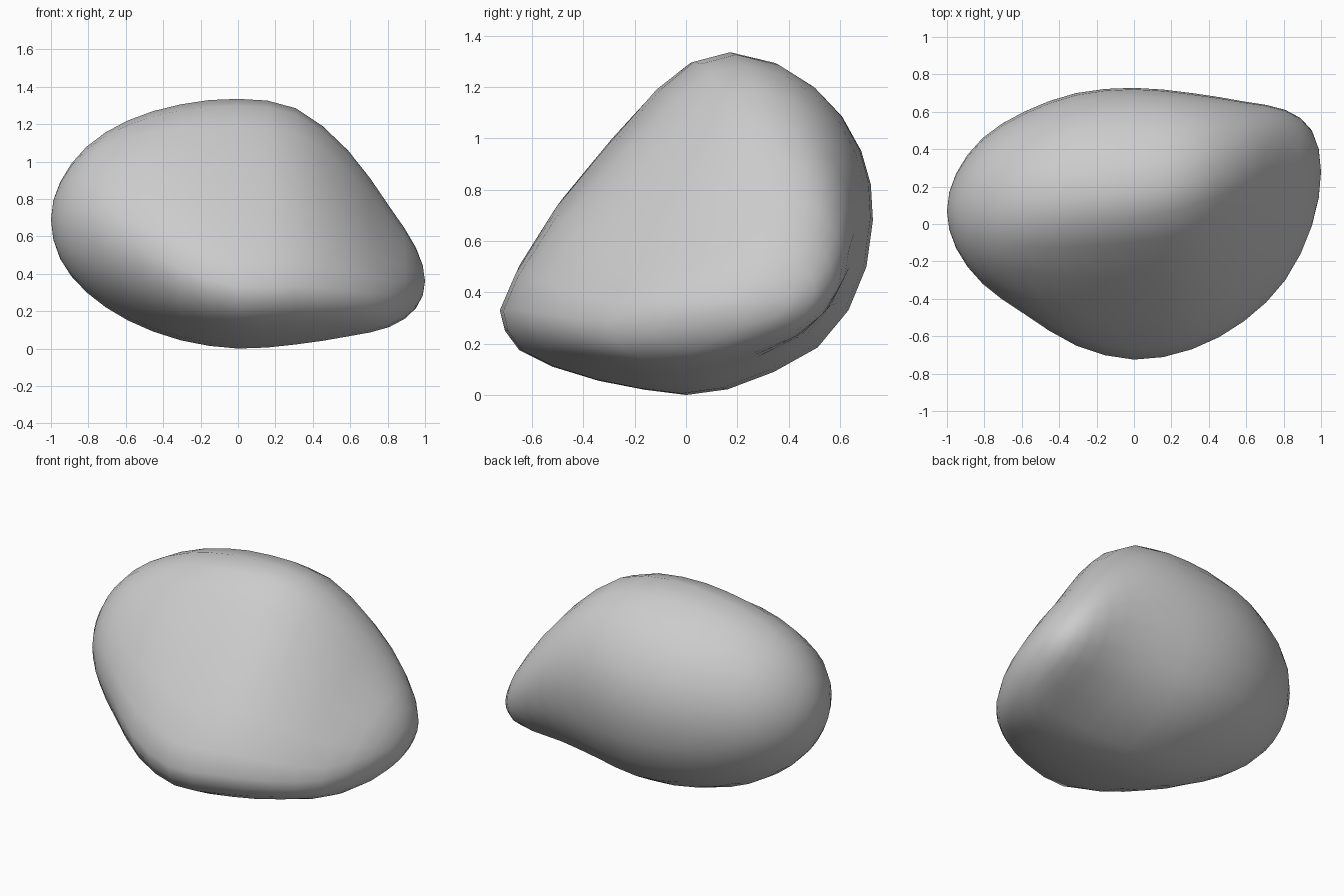
import bpy, bmesh
from math import cos, sin, pi

if "Cube" in bpy.data.objects:
    bpy.data.objects.remove(bpy.data.objects["Cube"])

# Middle cross-section (y, z): back, top, front, bottom; six points per quarter
MID = [(.725, .68), (.717, .82), (.68, .95), (.605, 1.085), (.495, 1.2), (.345, 1.293),
       (.17, 1.335), (.03, 1.298), (-.1, 1.19), (-.29, .97), (-.52, .695), (-.665, .47),
       (-.725, .33), (-.705, .25), (-.65, .175), (-.52, .11), (-.34, .055), (-.16, .02),
       (0, 0), (.16, .022), (.34, .09), (.51, .185), (.63, .33), (.7, .5)]

# Stations, 18 degrees apart along x = -cos(t):
# y min, y max, z min, z max, blend oval->middle, ridge shift
STATIONS = [
    (.07, .07, .69, .69, 0, 0),
    (-.13, .27, .48, .89, .05, 0),
    (-.32, .46, .30, 1.08, .18, 0),
    (-.48, .60, .15, 1.22, .45, 0),
    (-.65, .70, .045, 1.305, .78, 0),
    (-.725, .728, 0, 1.335, 1, 0),
    (-.67, .70, .022, 1.285, 1, .04),
    (-.52, .655, .065, 1.06, 1, .1),
    (-.30, .61, .115, .76, .9, .16),
    (-.01, .50, .215, .54, .6, .12),
    (.28, .28, .36, .36, .5, .1),
]


def mirrored(s):
    """Station continued past a tip: the bounds change sides."""
    return (s[1], s[0], s[3], s[2], s[4], s[5])


def refined(stations):
    """Insert a smooth in-between station after each one."""
    ext = [mirrored(stations[1])] + stations + [mirrored(stations[-2])]
    out = []
    for k in range(1, len(ext) - 2):
        out.append(ext[k])
        out.append(tuple((9 * (b + c) - a - d) / 16 for a, b, c, d in zip(*ext[k - 1:k + 3])))
    return out + [stations[-1]]


def section(x, y0, y1, z0, z1, blend, shift):
    """Fit a blended oval / wedge outline into the given bounds."""
    pts = []
    n = len(MID)
    for i, (y, z) in enumerate(MID):
        a = 2 * pi * i / n
        v = (1 - blend) * (.5 + .5 * cos(a)) + blend * (y + .725) / 1.45
        u = (1 - blend) * (.5 + .5 * sin(a)) + blend * z / 1.335
        pts.append((v, u))
    vs, us = [p[0] for p in pts], [p[1] for p in pts]
    out = []
    for v, u in pts:
        v = (v - min(vs)) / (max(vs) - min(vs))
        u = (u - min(us)) / (max(us) - min(us))
        w = v + shift * 4 * v * (1 - v) * (2 * u - 1)
        u += .6 * shift * v * v * 4 * u * (1 - u)
        out.append((x, y0 + w * (y1 - y0), z0 + u * (z1 - z0)))
    return out


# Boulder: skin the sections and close both ends with fans
bm = bmesh.new()
fine = refined(STATIONS)
last = len(fine) - 1
rings = [[bm.verts.new(p) for p in section(-cos(pi * k / last), *fine[k])]
         for k in range(1, last)]
n = len(MID)
for a, b in zip(rings, rings[1:]):
    for i in range(n):
        j = (i + 1) % n
        bm.faces.new((a[i], a[j], b[j], b[i]))
for x, s, ring in ((-1, fine[0], rings[0]), (1, fine[-1], rings[-1])):
    tip = bm.verts.new((x, s[0], s[2]))
    for i in range(n):
        bm.faces.new((tip, ring[i], ring[(i + 1) % n]))
bmesh.ops.recalc_face_normals(bm, faces=bm.faces)
for f in bm.faces:
    f.smooth = True
mesh = bpy.data.meshes.new("boulder")
bm.to_mesh(mesh)
bm.free()
boulder = bpy.data.objects.new("boulder", mesh)
bpy.context.collection.objects.link(boulder)

# Mid-grey stone
stone = bpy.data.materials.new("stone_grey")
stone.diffuse_color = (.55, .55, .55, 1)
stone.use_nodes = True
stone.node_tree.nodes["Principled BSDF"].inputs["Base Color"].default_value = stone.diffuse_color
mesh.materials.append(stone)
